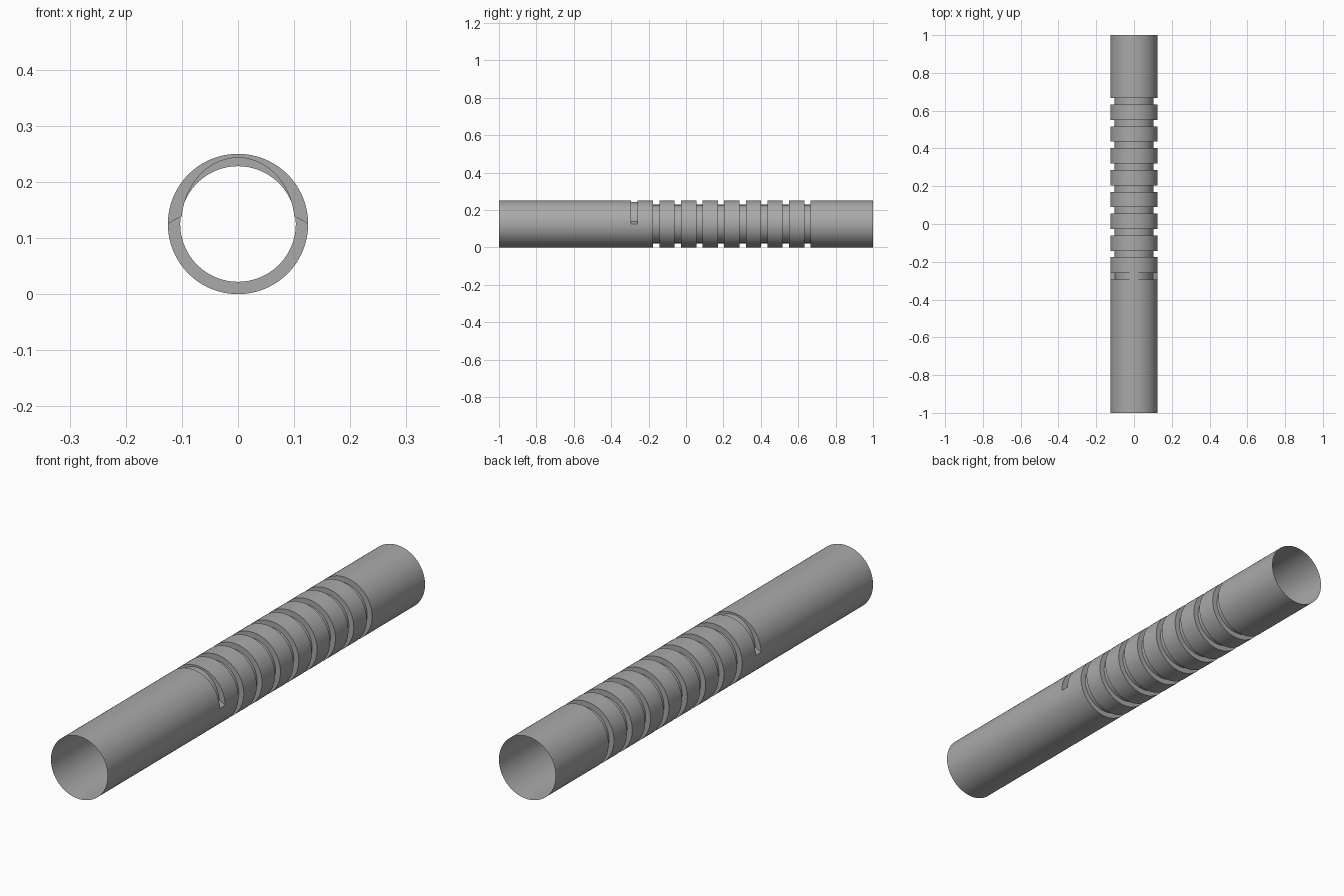
import bpy, bmesh, math

if "Cube" in bpy.data.objects:
    bpy.data.objects.remove(bpy.data.objects["Cube"])

SEG = 96
R, R_GROOVE = 0.125, 0.103
WIDTH, PITCH, FIRST = 0.034, 0.1155, -0.159

mat = bpy.data.materials.new("plain grey")
mat.diffuse_color = (0.4, 0.4, 0.4, 1)
mat.use_nodes = True
mat.node_tree.nodes["Principled BSDF"].inputs["Base Color"].default_value = mat.diffuse_color


def partial_radius(a):
    """Shallow groove over the upper half only: elliptical floor, ramped ends."""
    s, c = math.sin(a), math.cos(a)
    if s < 0.001:
        return R
    floor = 1 / math.sqrt((c / 0.101) ** 2 + (s / 0.118) ** 2)
    lift = min(1, math.asin(s) / math.radians(7.5))
    return R + (floor - R) * lift


# lengthwise profile: (y, radius function)
full = lambda a: R
ring = lambda a: R_GROOVE
profile = [(-1, full)]
for k in range(-1, 8):
    y = FIRST + k * PITCH
    if k < 0:
        y = -0.277
    floor = partial_radius if k < 0 else ring
    h = WIDTH / 2
    profile += [(y - h, full), (y - h, floor), (y + h, floor), (y + h, full)]
profile.append((1, full))

# open-ended tube shell
bm = bmesh.new()
loops = []
for y, rad in profile:
    loop = []
    for i in range(SEG):
        a = 2 * math.pi * i / SEG
        r = rad(a)
        loop.append(bm.verts.new((r * math.cos(a), y, R + r * math.sin(a))))
    loops.append(loop)
for p, q in zip(loops, loops[1:]):
    for i in range(SEG):
        j = (i + 1) % SEG
        bm.faces.new((p[i], q[i], q[j], p[j]))
bmesh.ops.remove_doubles(bm, verts=bm.verts, dist=1e-5)

mesh = bpy.data.meshes.new("grooved_tube")
bm.to_mesh(mesh)
bm.free()
mesh.materials.append(mat)
tube = bpy.data.objects.new("grooved_tube", mesh)
bpy.context.collection.objects.link(tube)
bpy.context.view_layer.objects.active = tube
tube.select_set(True)
bpy.ops.object.shade_smooth_by_angle(angle=math.radians(30))
